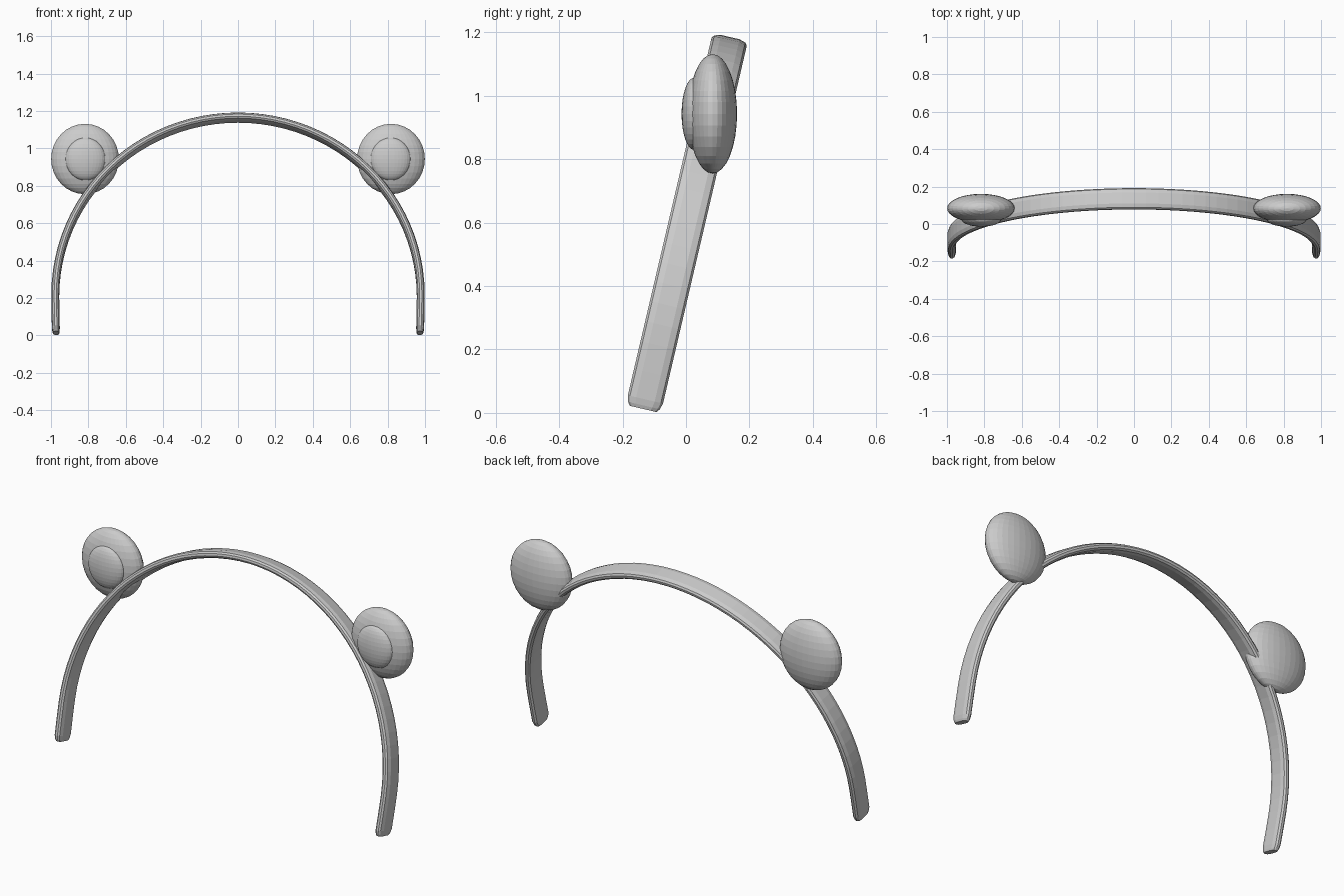
import bpy, bmesh, math
from mathutils import Vector, Matrix

if "Cube" in bpy.data.objects:
    bpy.data.objects.remove(bpy.data.objects["Cube"])

grey = bpy.data.materials.new("light grey")
grey.diffuse_color = (0.6, 0.6, 0.6, 1)
grey.use_nodes = True
grey.node_tree.nodes["Principled BSDF"].inputs["Base Color"].default_value = grey.diffuse_color


def finish(name, bm):
    bmesh.ops.recalc_face_normals(bm, faces=bm.faces)
    me = bpy.data.meshes.new(name)
    bm.to_mesh(me)
    bm.free()
    me.materials.append(grey)
    ob = bpy.data.objects.new(name, me)
    bpy.context.collection.objects.link(ob)
    return ob


def ellipsoid(name, loc, radii, tilt=0.0):
    bm = bmesh.new()
    bmesh.ops.create_uvsphere(bm, u_segments=32, v_segments=16, radius=1)
    m = Matrix.Translation(loc) @ Matrix.Rotation(tilt, 4, 'Y') @ Matrix.Diagonal((*radii, 1))
    bmesh.ops.transform(bm, matrix=m, verts=bm.verts)
    return finish(name, bm)


# Headband: a bevelled strip lofted along an arch that leans back
TILT = math.atan2(0.27, 1.153)
up = Vector((0, math.sin(TILT), math.cos(TILT)))
wide = Vector((0, math.cos(TILT), -math.sin(TILT)))
centre = Vector((0, -0.088, 0.213))
R = 0.977
half = [(0.057, 0.006), (0.05, 0.015), (0.03, 0.021)]
section = half + [(-w, t) for w, t in half[::-1]]
section += [(-w, -t) for w, t in section]

# stations: x, height along the lean, outward angle, section scale
leg = [(0.972, -0.206, 0, 0.76), (0.973, -0.195, 0, 0.9),
       (0.974, -0.175, 0, 1.0), (0.976, -0.09, 0, 1.0)]
N = 48
arc = [(R * math.cos(a), R * math.sin(a), a, 1.0)
       for a in (math.pi * i / N for i in range(N + 1))]
path = leg + arc + [(-x, v, math.pi, s) for x, v, a, s in leg[::-1]]

bm = bmesh.new()
rings = []
for x, v, a, s in path:
    out = Vector((math.cos(a), 0, 0)) + up * math.sin(a)
    p = centre + Vector((x, 0, 0)) + up * v
    rings.append([bm.verts.new(p + wide * w * s + out * t * s) for w, t in section])
n = len(section)
for r0, r1 in zip(rings, rings[1:]):
    for i in range(n):
        j = (i + 1) % n
        bm.faces.new((r0[i], r0[j], r1[j], r1[i]))
bm.faces.new(rings[0])
bm.faces.new(rings[-1])
finish("headband", bm)

# Round ears, each with a raised inner pad and a small mount on the band
for side, s in (("right", 1), ("left", -1)):
    ellipsoid(side + "_ear", (0.818 * s, 0.084, 0.943), (0.181, 0.077, 0.188))
    ellipsoid(side + "_inner_ear", (0.816 * s, 0.026, 0.943), (0.107, 0.04, 0.114))
    ellipsoid(side + "_ear_mount", (0.737 * s, 0.072, 0.849), (0.04, 0.045, 0.075),
              -s * math.radians(43))
